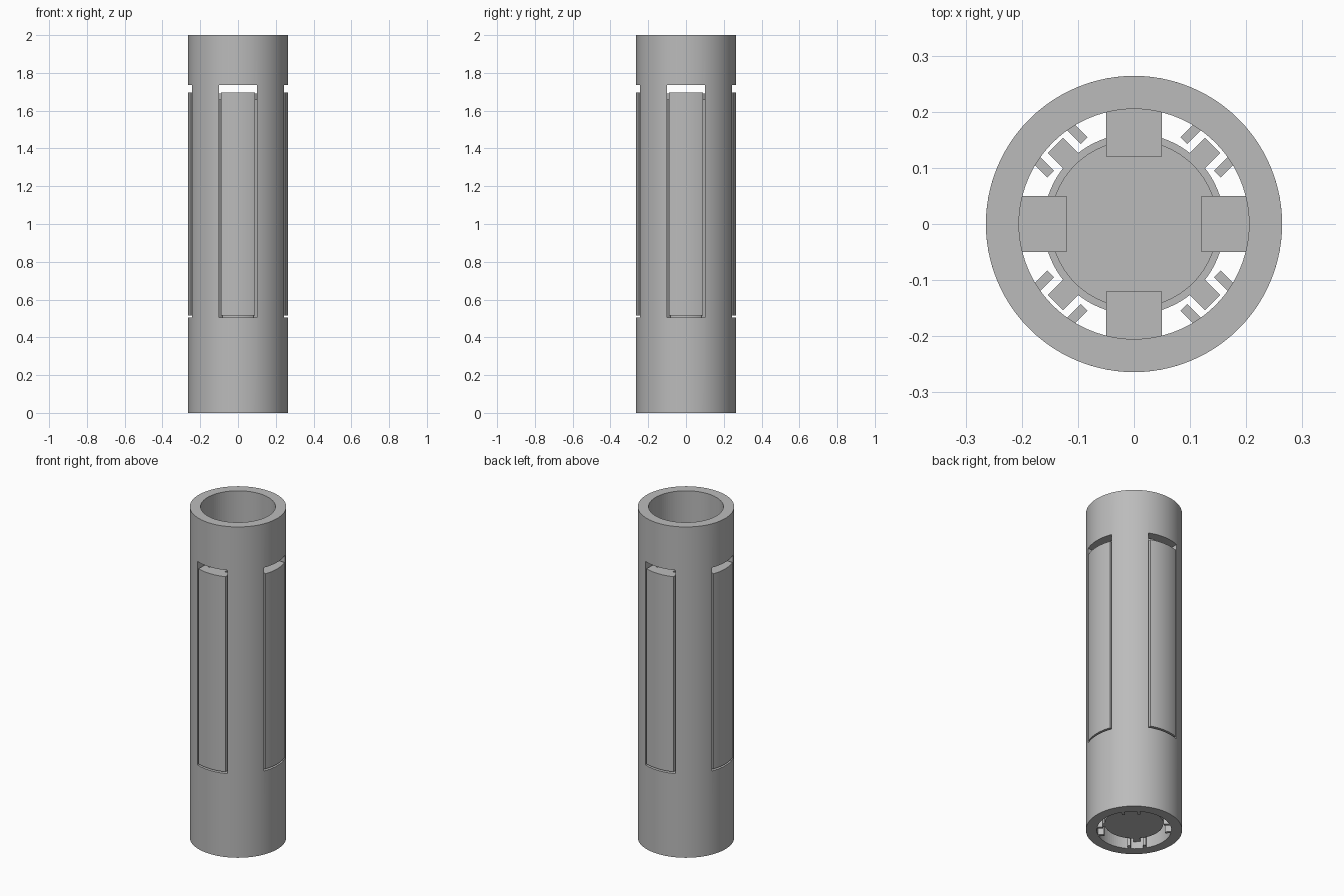
import bpy, bmesh, math
from mathutils import Matrix

if "Cube" in bpy.data.objects:
    bpy.data.objects.remove(bpy.data.objects["Cube"])

R_OUT, R_IN = 0.264, 0.205
grey = bpy.data.materials.new("plain grey")
grey.diffuse_color = (0.5, 0.5, 0.5, 1)
grey.use_nodes = True
grey.node_tree.nodes["Principled BSDF"].inputs["Base Color"].default_value = grey.diffuse_color


def prism(name, points, z0, z1, turn=0.0):
    """Extrude a closed outline (counter-clockwise) from z0 to z1."""
    bm = bmesh.new()
    face = bm.faces.new([bm.verts.new((x, y, z0)) for x, y in points])
    top = bmesh.ops.extrude_face_region(bm, geom=[face])["geom"]
    bmesh.ops.translate(bm, vec=(0, 0, z1 - z0),
                        verts=[g for g in top if isinstance(g, bmesh.types.BMVert)])
    bmesh.ops.recalc_face_normals(bm, faces=bm.faces)
    bmesh.ops.rotate(bm, verts=bm.verts, matrix=Matrix.Rotation(turn, 3, "Z"))
    mesh = bpy.data.meshes.new(name)
    bm.to_mesh(mesh)
    bm.free()
    obj = bpy.data.objects.new(name, mesh)
    bpy.context.collection.objects.link(obj)
    mesh.materials.append(grey)
    return obj


def arc(r, a0, a1, n):
    return [(r * math.cos(a0 + (a1 - a0) * i / n), r * math.sin(a0 + (a1 - a0) * i / n))
            for i in range(n + 1)]


def circle(r, n=96):
    return arc(r, 0, math.tau, n)[:-1]


def rect(x0, x1, y0, y1):
    return [(x0, y0), (x1, y0), (x1, y1), (x0, y1)]


def cut(target, cutter):
    mod = target.modifiers.new("cut", "BOOLEAN")
    mod.operation, mod.solver, mod.object = "DIFFERENCE", "EXACT", cutter
    cutter.hide_render = True
    cutter.hide_set(True)


def smooth(obj):
    bpy.ops.object.select_all(action="DESELECT")
    obj.select_set(True)
    bpy.context.view_layer.objects.active = obj
    bpy.ops.object.shade_smooth_by_angle(angle=math.radians(30))


# Outer tube: bored through, with four tall windows
tube = prism("tube", circle(R_OUT), 0, 2)
smooth(tube)
cut(tube, prism("bore_cutter", circle(R_IN), -0.1, 2.1))
cut(tube, prism("window_cutter_x", rect(-0.4, 0.4, -0.1, 0.1), 0.505, 1.735))
cut(tube, prism("window_cutter_y", rect(-0.1, 0.1, -0.4, 0.4), 0.505, 1.735))

# Sliding core with a wider foot at its lower end
smooth(prism("core", circle(0.149), 0.06, 1.69))
smooth(prism("core_foot", circle(0.161), 0.04, 0.16))

# T-shaped outline: an arm reaching out to a curved window panel
a_out, a_in, a_arm = (math.asin(0.09 / R_OUT), math.asin(0.09 / R_IN),
                      math.asin(0.05 / R_IN))
panel_outline = ([(0.12, -0.05)] + arc(R_IN, -a_arm, -a_in, 4)
                 + arc(R_OUT, -a_out, a_out, 12)
                 + arc(R_IN, a_in, a_arm, 4) + [(0.12, 0.05)])

for i in range(4):
    side = i * math.pi / 2
    diagonal = side + math.pi / 4
    smooth(prism(f"panel_{i}", panel_outline, 0.515, 1.695, side))
    # Guide tab on the foot, between two rails on the tube wall
    prism(f"guide_tab_{i}", rect(0.14, 0.198, -0.019, 0.019), 0.04, 0.16, diagonal)
    for s, label in ((-1, "right"), (1, "left")):
        y0, y1 = sorted((0.034 * s, 0.051 * s))
        prism(f"rail_{label}_{i}", rect(0.168, 0.208, y0, y1), 0.0, 1.66, diagonal)
